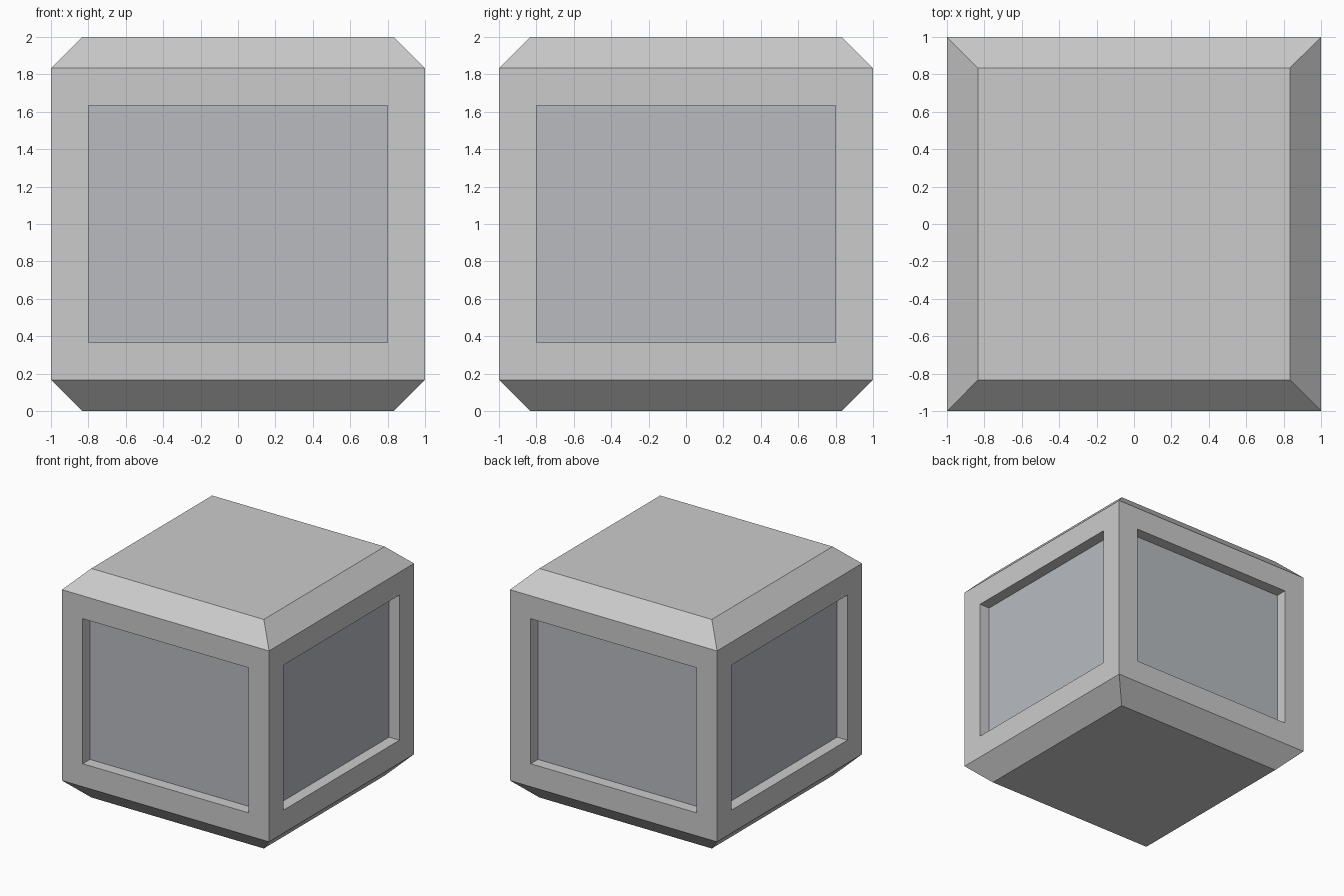
import bpy, bmesh
from math import pi
from mathutils import Matrix

if "Cube" in bpy.data.objects:
    bpy.data.objects.remove(bpy.data.objects["Cube"])

CHAMFER = 1 / 6   # sloped band at top and bottom
BORDER = 0.2      # frame width around each window
DEPTH = 0.1       # window recess


def add_object(name, bm, material=None):
    mesh = bpy.data.meshes.new(name)
    bm.to_mesh(mesh)
    bm.free()
    if material:
        mesh.materials.append(material)
    obj = bpy.data.objects.new(name, mesh)
    bpy.context.collection.objects.link(obj)
    return obj


# Body: block with chamfered top and bottom, and a recessed opening on each side
bm = bmesh.new()
height = 2 - 2 * CHAMFER
bmesh.ops.create_cube(bm, size=2, matrix=Matrix.Translation((0, 0, 1)) @ Matrix.Diagonal((1, 1, height / 2, 1)))
bm.normal_update()
caps = [f for f in bm.faces if abs(f.normal.z) > 0.9]
sides = [f for f in bm.faces if abs(f.normal.z) < 0.1]
bmesh.ops.inset_individual(bm, faces=caps, thickness=CHAMFER, depth=CHAMFER, use_even_offset=True)
bmesh.ops.inset_individual(bm, faces=sides, thickness=BORDER, depth=0, use_even_offset=True)
bm.normal_update()
bmesh.ops.inset_individual(bm, faces=sides, thickness=0, depth=-DEPTH)
bmesh.ops.delete(bm, geom=sides, context='FACES_ONLY')
add_object("body", bm)

# Window panes closing the four openings
glass = bpy.data.materials.new("pane_grey_blue")
glass.diffuse_color = (0.48, 0.50, 0.53, 1)
glass.use_nodes = True
glass.node_tree.nodes["Principled BSDF"].inputs["Base Color"].default_value = glass.diffuse_color
half_w, half_h = 1 - BORDER, height / 2 - BORDER
for i, side in enumerate(("front", "right", "back", "left")):
    bm = bmesh.new()
    corners = [(-half_w, -half_h), (half_w, -half_h), (half_w, half_h), (-half_w, half_h)]
    bm.faces.new([bm.verts.new((x, DEPTH - 1, 1 + z)) for x, z in corners])
    bm.transform(Matrix.Rotation(i * pi / 2, 4, 'Z'))
    bm.normal_update()
    add_object(f"{side}_pane", bm, glass)
